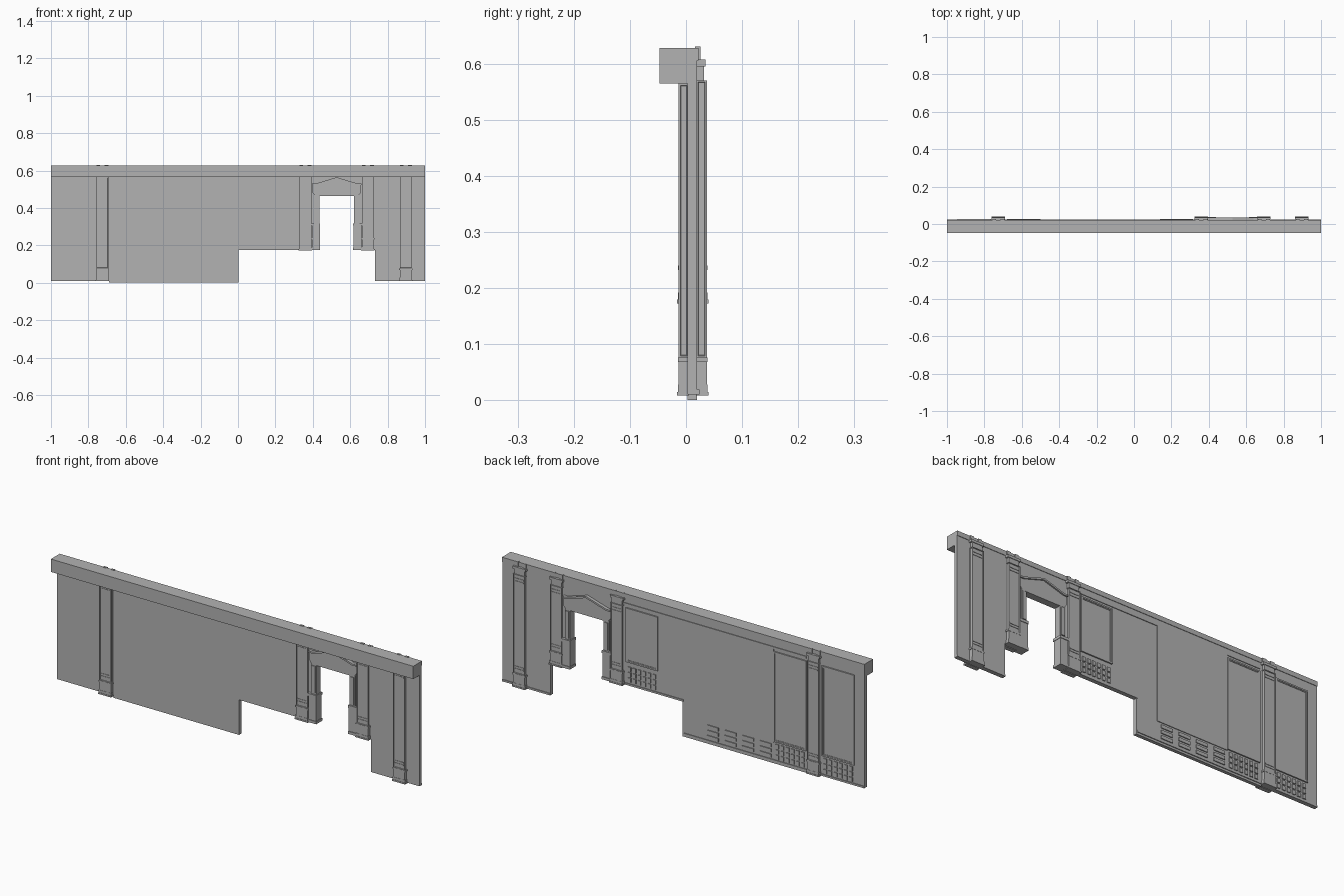
import bpy, bmesh

if "Cube" in bpy.data.objects:
    bpy.data.objects.remove(bpy.data.objects["Cube"])

WALL_F, WALL_B = 0.003, 0.020      # wall front / back planes
stone = bpy.data.materials.new("dark_grey_stone")
stone.diffuse_color = (.45, .45, .45, 1)
stone.use_nodes = True
stone.node_tree.nodes["Principled BSDF"].inputs["Base Color"].default_value = stone.diffuse_color


def finish(bm, name):
    bmesh.ops.recalc_face_normals(bm, faces=bm.faces)
    me = bpy.data.meshes.new(name)
    bm.to_mesh(me)
    bm.free()
    me.materials.append(stone)
    ob = bpy.data.objects.new(name, me)
    bpy.context.collection.objects.link(ob)
    return ob


def add_box(bm, x0, x1, y0, y1, z0, z1):
    vs = bmesh.ops.create_cube(bm, size=1)["verts"]
    for v in vs:
        v.co = (x1 if v.co.x > 0 else x0, y1 if v.co.y > 0 else y0, z1 if v.co.z > 0 else z0)
    return list({f for v in vs for f in v.link_faces})


def box(name, *dims):
    bm = bmesh.new()
    add_box(bm, *dims)
    return finish(bm, name)


def profile(name, pts, y0, y1):
    """Extrude an x-z outline from y0 to y1."""
    bm = bmesh.new()
    face = bm.faces.new([bm.verts.new((x, y0, z)) for x, z in pts])
    new = bmesh.ops.extrude_face_region(bm, geom=[face])["geom"]
    for v in new:
        if isinstance(v, bmesh.types.BMVert):
            v.co.y = y1
    return finish(bm, name)


def frame(bm, x0, x1, z0, z1, y0, y1, t):
    """Raised border around a panel."""
    add_box(bm, x0, x0 + t, y0, y1, z0, z1)
    add_box(bm, x1 - t, x1, y0, y1, z0, z1)
    add_box(bm, x0 + t, x1 - t, y0, y1, z0, z0 + t)
    add_box(bm, x0 + t, x1 - t, y0, y1, z1 - t, z1)


# wall with stepped bottom edge and doorway
profile("wall", [(-1, .01), (-.69, .01), (-.69, .002), (.004, .002), (.004, .175), (.41, .175),
                 (.41, .47), (.65, .47), (.65, .175), (.733, .175), (.733, .01), (1, .01),
                 (1, .628), (-1, .628)], WALL_F, WALL_B)

# ceiling beam along the front, and thin trim along the back
box("ceiling_beam", -1, 1, -.047, WALL_F, .564, .628)
box("back_top_trim", -1, 1, WALL_B, .0225, .605, .628)
box("back_picture_rail", -.68, .33, WALL_B, .0235, .572, .582)


def pilaster(cx, zb, tag):
    w = .032
    for side, (ya, yb) in (("front", (WALL_F + .002, -.013)), ("back", (WALL_B - .002, .037))):
        s = -1 if side == "front" else 1
        lo = lambda d: (min(ya, yb + s * d), max(ya, yb + s * d))
        zt = .564 if side == "front" else .57
        bm = bmesh.new()
        # shaft with sunken panels on its exposed faces
        faces = add_box(bm, cx - w, cx + w, *lo(0), zb + .068, zt)
        bm.normal_update()
        panels = [f for f in faces if f.normal.y * s > .5 or abs(f.normal.x) > .5]
        for f in panels:
            bmesh.ops.inset_individual(bm, faces=[f], thickness=.0045, depth=0)
            bmesh.ops.inset_individual(bm, faces=[f], thickness=.0015, depth=-.003)
        # narrow bands at both ends of the face panel
        for z in (zb + .088, zb + .1, .533, .547):
            add_box(bm, cx - .026, cx + .026, *lo(-.001), z, z + .005)
        finish(bm, f"{tag}_{side}_shaft")
        # stepped pedestal
        bm = bmesh.new()
        add_box(bm, cx - w - .004, cx + w + .004, *lo(.003), zb, zb + .007)
        add_box(bm, cx - w - .002, cx + w + .002, *lo(.001), zb + .007, zb + .02)
        add_box(bm, cx - w, cx + w, *lo(0), zb + .02, zb + .06)
        add_box(bm, cx - w - .003, cx + w + .003, *lo(.001), zb + .06, zb + .068)
        finish(bm, f"{tag}_{side}_pedestal")
    # stepped capital behind the beam
    bm = bmesh.new()
    add_box(bm, cx - .028, cx + .028, WALL_B - .002, .032, .57, .595)
    add_box(bm, cx - .036, cx + .036, WALL_B - .002, .035, .595, .607)
    for e in (-1, 1):
        xs = sorted((cx + e * .012, cx + e * .032))
        add_box(bm, *xs, WALL_B - .004, .026, .607, .63)
    finish(bm, f"{tag}_capital")


for i, (cx, zb) in enumerate([(-.725, .008), (.36, .172), (.694, .172), (.897, .008)]):
    pilaster(cx, zb, f"pilaster_{i + 1}")

# door jambs: narrow upper post on a wider pedestal with a cap
DX = .5275
for s, tag in ((-1, "left"), (1, "right")):
    bm = bmesh.new()
    for a, b, y0, y1, z0, z1 in [(.092, .122, -.004, .028, .315, .47),
                                 (.098, .116, -.008, .032, .325, .46),
                                 (.090, .132, -.009, .034, .175, .305),
                                 (.088, .136, -.012, .037, .305, .318),
                                 (.088, .136, -.012, .037, .175, .188)]:
        xs = sorted((DX + s * a, DX + s * b))
        add_box(bm, *xs, y0, y1, z0, z1)
    finish(bm, f"door_jamb_{tag}")

# lintel and pediment
profile("door_lintel", [(DX - .13, .483), (DX - .115, .465), (DX + .115, .465), (DX + .13, .483),
                        (DX + .13, .525), (DX + .11, .527), (DX, .562), (DX - .11, .527),
                        (DX - .13, .525)], -.006, .029)
profile("pediment_moulding", [(DX - .132, .522), (DX - .11, .522), (DX, .555), (DX + .11, .522),
                              (DX + .132, .522), (DX + .132, .530), (DX + .112, .530), (DX, .564),
                              (DX - .112, .530), (DX - .132, .530)], -.012, .036)

# framed wall panels on the back
for i, (x0, x1, z0, z1) in enumerate([(.14, .315, .29, .56), (-.68, -.50, .11, .56),
                                      (-.945, -.765, .11, .56)]):
    bm = bmesh.new()
    add_box(bm, x0, x1, WALL_B, .0225, z0, z1)
    frame(bm, x0, x1, z0, z1, WALL_B, .0265, .007)
    frame(bm, x0 + .007, x1 - .007, z0 + .007, z1 - .007, WALL_B, .0245, .004)
    finish(bm, f"wall_panel_{i + 1}")
box("wide_wall_panel", -.50, -.11, WALL_B, .0235, .105, .572)

# grilles with three rows of upright slats below the framed panels
for i, (x0, x1, z0) in enumerate([(.145, .31, .193), (-.675, -.505, .025), (-.94, -.77, .025)]):
    bm = bmesh.new()
    n = 6
    p = (x1 - x0) / n
    for c in range(n):
        for r in range(3):
            xa, za = x0 + p * (c + .2), z0 + .027 * r
            add_box(bm, xa, xa + p * .6, WALL_B, .0245, za, za + .021)
    finish(bm, f"upright_grille_{i + 1}")

# vents with three level slats each below the wide panel
for i in range(4):
    bm = bmesh.new()
    x0 = -.195 - .097 * i
    for r in range(3):
        za = .027 + .026 * r
        add_box(bm, x0, x0 + .062, WALL_B, .0245, za, za + .016)
    finish(bm, f"level_vent_{i + 1}")

# skirting on the back
for i, (x0, x1, z0) in enumerate([(-1, 0, .01), (0, .32, .175), (.733, 1, .01)]):
    box(f"skirting_{i + 1}", x0, x1, WALL_B, .024, z0, z0 + .009)
# floor strip under the low wall section
box("floor_strip", -.69, .004, WALL_F, WALL_B, 0, .003)
